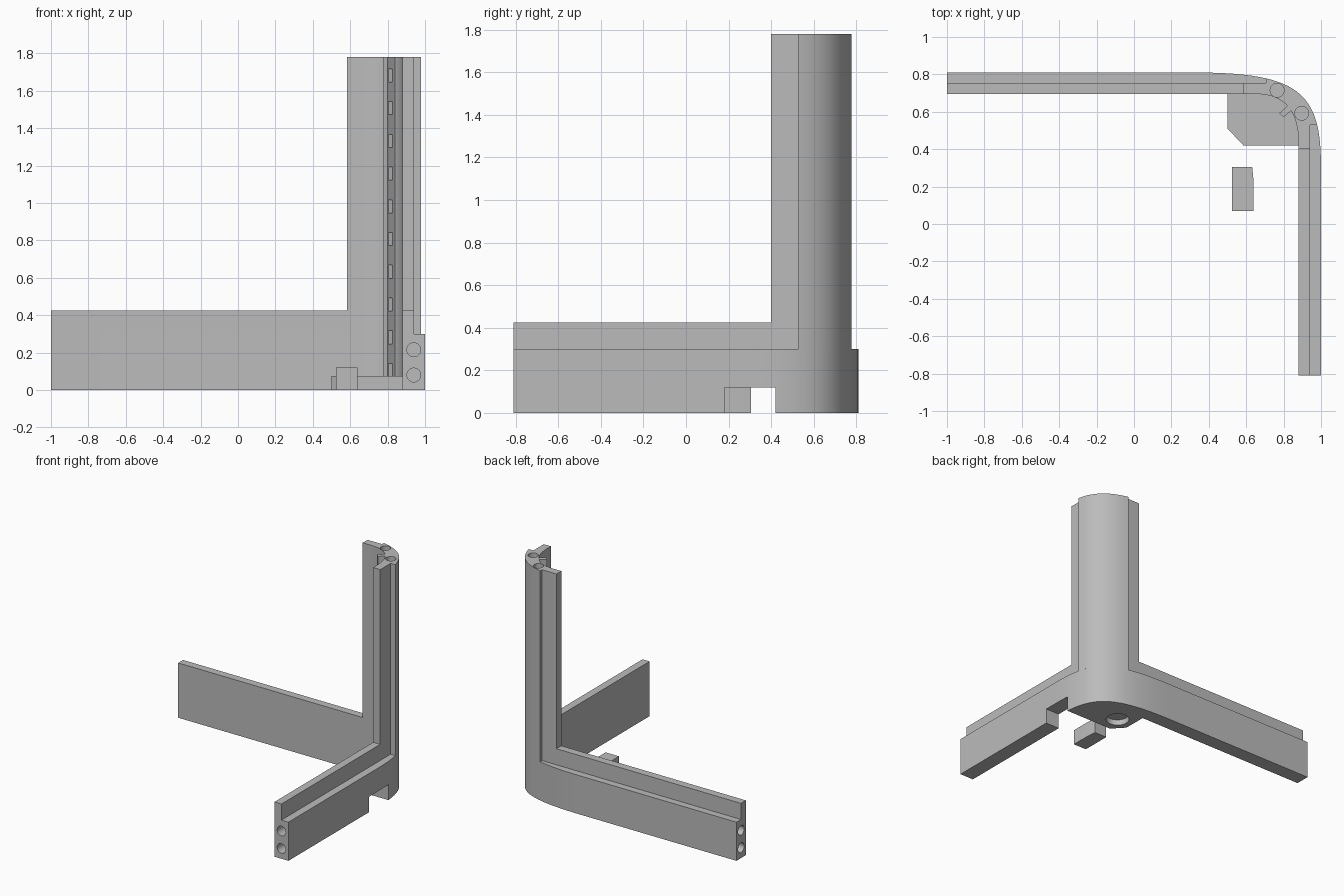
import bpy, bmesh, math
from mathutils import Vector, Matrix

cube = bpy.data.objects.get("Cube")
if cube:
    bpy.data.objects.remove(cube, do_unlink=True)

grey = bpy.data.materials.new("light_grey")
grey.use_nodes = True
grey.diffuse_color = (0.5, 0.5, 0.5, 1)
grey.node_tree.nodes["Principled BSDF"].inputs["Base Color"].default_value = (0.5, 0.5, 0.5, 1)


def bezier(p0, p1, p2, p3, start=0.0, end=1.0, steps=24):
    pts = []
    for i in range(steps + 1):
        t = start + (end - start) * i / steps
        s = 1 - t
        pts.append(tuple(s**3 * a + 3 * s * s * t * b + 3 * s * t * t * c + t**3 * d
                         for a, b, c, d in zip(p0, p1, p2, p3)))
    return pts


def add_prism(bm, outline, z0, z1):
    low = [bm.verts.new((x, y, z0)) for x, y in outline]
    high = [bm.verts.new((x, y, z1)) for x, y in outline]
    bm.faces.new(low)
    bm.faces.new(high)
    for i in range(len(low)):
        j = (i + 1) % len(low)
        bm.faces.new((low[i], low[j], high[j], high[i]))


def rect(x0, x1, y0, y1):
    return [(x0, y0), (x1, y0), (x1, y1), (x0, y1)]


def add_hole(bm, centre, radius, depth, axis):
    turn = Vector((0, 0, 1)).rotation_difference(Vector(axis)).to_matrix().to_4x4()
    bmesh.ops.create_cone(bm, cap_ends=True, segments=32, radius1=radius, radius2=radius,
                          depth=depth * 2, matrix=Matrix.Translation(centre) @ turn)


def finish(name, bm):
    bmesh.ops.recalc_face_normals(bm, faces=bm.faces)
    mesh = bpy.data.meshes.new(name)
    bm.to_mesh(mesh)
    bm.free()
    obj = bpy.data.objects.new(name, mesh)
    bpy.context.collection.objects.link(obj)
    return obj


def part(name, outline, z0, z1, cutter=None):
    bm = bmesh.new()
    add_prism(bm, outline, z0, z1)
    obj = finish(name, bm)
    obj.data.materials.append(grey)
    if cutter:
        tool = finish(name + "_cutter", cutter)
        tool.hide_render = True
        mod = obj.modifiers.new("cut", 'BOOLEAN')
        mod.operation = 'DIFFERENCE'
        mod.solver = 'EXACT'
        mod.object = tool
        bpy.context.view_layer.update()
        graph = bpy.context.evaluated_depsgraph_get()
        result = bpy.data.meshes.new_from_object(obj.evaluated_get(graph))
        obj.modifiers.clear()
        obj.data = result
        bpy.data.objects.remove(tool, do_unlink=True)
    bpy.ops.object.select_all(action='DESELECT')
    obj.select_set(True)
    bpy.context.view_layer.objects.active = obj
    bpy.ops.object.shade_smooth_by_angle(angle=math.radians(30))
    return obj


# Corner curves in plan
outer_ctrl = ((0.33, 0.81), (0.9, 0.81), (1, 0.69), (1, 0.3))
outer = bezier(*outer_ctrl)
inner = bezier((0.65, 0.695), (0.8, 0.695), (0.88, 0.61), (0.88, 0.43))

# Lower L-shaped wall, with end dowel holes and a notch in the side arm
cut = bmesh.new()
for z in (0.08, 0.215):
    add_hole(cut, (0.94, -0.81, z), 0.037, 0.2, (0, 1, 0))
    add_hole(cut, (-1, 0.753, z), 0.037, 0.2, (1, 0, 0))
add_prism(cut, rect(0.8, 1.1, 0.18, 0.42), -0.1, 0.12)
part("lower_wall",
     [(-1, 0.81)] + outer + [(1, -0.81), (0.88, -0.81)] + inner[::-1] + [(-1, 0.695)],
     0, 0.3, cut)

# Thin rails on top of the arms
part("rear_rail", rect(-1, 0.583, 0.695, 0.755), 0.3, 0.425)
part("side_rail", rect(0.88, 0.94, -0.81, 0.4), 0.3, 0.425)

# Corner post with stepped flanges and two top holes
arc = bezier(*outer_ctrl, start=0.28, end=0.77)
cut = bmesh.new()
for x, y in ((0.765, 0.715), (0.897, 0.592)):
    add_hole(cut, (x, y, 1.78), 0.037, 0.2, (0, 0, 1))
part("corner_post",
     [(0.583, 0.695)] + inner + [(0.88, 0.4), (0.94, 0.4), (0.94, arc[-1][1])]
     + arc[::-1] + [(arc[0][0], 0.755), (0.583, 0.755)],
     0.3, 1.78, cut)

# Slotted fin on the inside of the post
cut = bmesh.new()
for i in range(10):
    z = 0.107 + 0.175 * i
    add_prism(cut, [(0.845, 0.534), (0.866, 0.552), (0.786, 0.636), (0.765, 0.618)],
              z - 0.035, z + 0.035)
part("slotted_fin", [(0.777, 0.593), (0.8, 0.571), (0.85, 0.615), (0.827, 0.637)],
     0.05, 1.78, cut)

# Corner foot plate with a round recess underneath
cut = bmesh.new()
add_hole(cut, (0.63, 0.56, 0), 0.085, 0.045, (0, 0, 1))
part("foot_plate", [(0.5, 0.695), (0.5, 0.51), (0.585, 0.42), (0.88, 0.42)] + inner[::-1],
     0, 0.075, cut)

# Separate small block
part("loose_block", [(0.525, 0.07), (0.64, 0.07), (0.64, 0.225), (0.632, 0.305), (0.525, 0.305)],
     0, 0.12)
